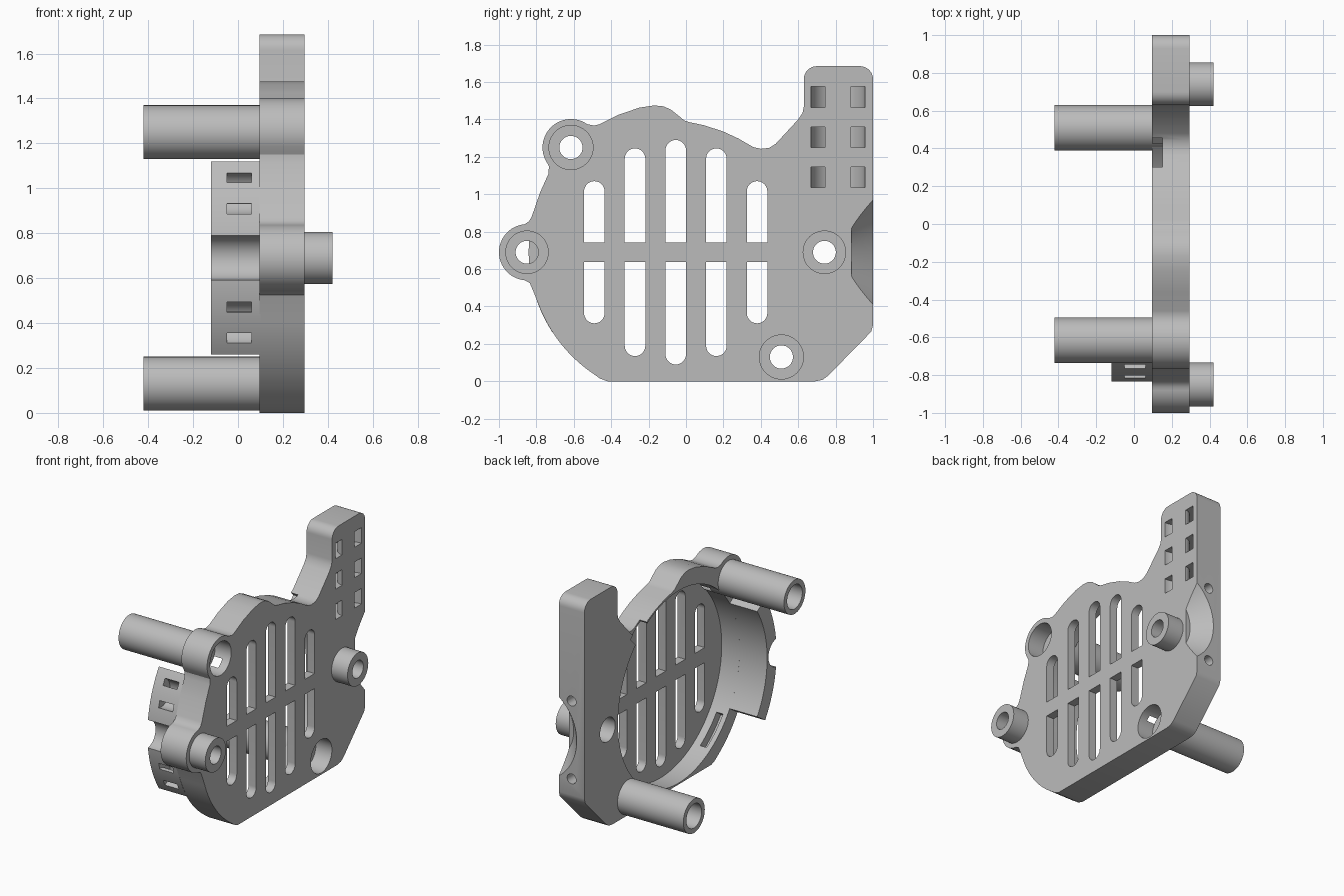
import bpy, bmesh
from math import sin, cos, radians
from mathutils import Matrix

if "Cube" in bpy.data.objects:
    bpy.data.objects.remove(bpy.data.objects["Cube"])

grey = bpy.data.materials.new("matte_grey")
grey.use_nodes = True
grey.diffuse_color = (0.5, 0.5, 0.5, 1)
grey.node_tree.nodes["Principled BSDF"].inputs["Base Color"].default_value = (0.5, 0.5, 0.5, 1)

AXES = {"x": lambda u, v, h: (h, u, v),
        "y": lambda u, v, h: (u, h, v),
        "z": lambda u, v, h: (u, v, h)}


def arc(c, r, a0, a1, n=24):
    angles = [radians(a0 + (a1 - a0) * i / n) for i in range(n + 1)]
    return [(c[0] + r * cos(a), c[1] + r * sin(a)) for a in angles]


def circle(c, r, n=48):
    return arc(c, r, 0, 360, n)[:-1]


def band(c, r0, r1, a0, a1, n=32):
    return arc(c, r1, a0, a1, n) + arc(c, r0, a1, a0, n)


def finish(name, bm):
    bmesh.ops.recalc_face_normals(bm, faces=bm.faces)
    me = bpy.data.meshes.new(name)
    bm.to_mesh(me)
    bm.free()
    me.materials.append(grey)
    ob = bpy.data.objects.new(name, me)
    bpy.context.collection.objects.link(ob)
    return ob


def prism(name, pts, lo, hi, axis="x"):
    bm = bmesh.new()
    f = AXES[axis]
    a = [bm.verts.new(f(u, v, lo)) for u, v in pts]
    b = [bm.verts.new(f(u, v, hi)) for u, v in pts]
    bm.faces.new(a)
    bm.faces.new(b[::-1])
    for i in range(len(pts)):
        j = (i + 1) % len(pts)
        bm.faces.new((a[i], a[j], b[j], b[i]))
    return finish(name, bm)


def lathe(name, c, profile, n=48):
    # closed (x, radius) profile turned around an axis along x
    bm = bmesh.new()
    rings = [[bm.verts.new((x, u, v)) for u, v in circle(c, r, n)] for x, r in profile]
    for k in range(len(rings)):
        p, q = rings[k - 1], rings[k]
        for i in range(n):
            j = (i + 1) % n
            bm.faces.new((p[i], p[j], q[j], q[i]))
    return finish(name, bm)


def cut(target, cutter):
    cutter.hide_render = True
    mod = target.modifiers.new("cut", "BOOLEAN")
    mod.operation = "DIFFERENCE"
    mod.solver = "EXACT"
    mod.object = cutter
    bpy.context.view_layer.objects.active = target
    bpy.ops.object.modifier_apply(modifier=mod.name)
    bpy.data.objects.remove(cutter)


BACK, FACE = 0.095, 0.295
HUB = (-0.055, 0.69)
LONG = {"upper": (-0.615, 1.25), "lower": (0.51, 0.13)}
SHORT = {"front": (-0.85, 0.69), "rear": (0.74, 0.69)}

# Plate outline with bosses and tower
outline = [(0.69, 0), (0.73, 0.008), (0.76, 0.03), (0.99, 0.265), (1, 0.3)]
outline += arc((0.93, 1.615), 0.07, 0, 90, 8) + arc((0.7, 1.615), 0.07, 90, 180, 8)
outline += [(0.63, 1.47), (0.623, 1.435), (0.6, 1.4), (0.48, 1.27), (0.445, 1.248),
            (0.4, 1.243), (0.36, 1.252), (0.28, 1.298), (0.2, 1.335), (0.1, 1.368),
            (0.02, 1.385), (-0.01, 1.395), (-0.04, 1.42), (-0.08, 1.452), (-0.12, 1.47),
            (-0.17, 1.475), (-0.25, 1.463), (-0.36, 1.425), (-0.46, 1.375), (-0.49, 1.367)]
outline += arc(LONG["upper"], 0.152, 55, 205)
outline += [(-0.733, 1.15), (-0.735, 1.11), (-0.78, 1.01), (-0.825, 0.88), (-0.84, 0.855)]
outline += arc(SHORT["front"], 0.15, 95, 265)
outline += [(-0.835, 0.525), (-0.82, 0.49)]
outline += arc(HUB, 0.785, 200, 236) + [(-0.46, 0.015), (-0.42, 0)]
plate = prism("mount_plate", outline, BACK, FACE)

# Round cavity behind the grille
cut(plate, prism("cavity", circle(HUB, 0.68, 96), -0.2, 0.235))

# Grille slots, split by a crossbar
for k, half in zip(range(-2, 3), (0.38, 0.555, 0.6, 0.555, 0.38)):
    y = HUB[0] + k * 0.2175
    for s in (1, -1):
        end = arc((y, HUB[1] + s * (half - 0.055)), 0.055, 0, s * 180, 16)
        bar = HUB[1] + s * 0.053
        cut(plate, prism("slot", end + [(y - 0.055, bar), (y + 0.055, bar)], 0, 0.4))

# Screw holes
for c in LONG.values():
    cut(plate, prism("counterbore", circle(c, 0.118), 0, 0.4))
for c in SHORT.values():
    cut(plate, prism("bore", circle(c, 0.061), 0, 0.4))
    cut(plate, prism("insert", circle(c, 0.085), 0, 0.2))

# Curved tie tunnels in the tower
for z in (1.09, 1.305, 1.52):
    cut(plate, prism("tunnel", band((FACE, 0.813), 0.07, 0.145, 80, 280),
                     z - 0.055, z + 0.055, "z"))

# Conical relief and two drilled holes in the rear edge
bm = bmesh.new()
bmesh.ops.create_cone(bm, cap_ends=True, segments=96, radius1=0.246, radius2=0.386,
                      depth=0.155,
                      matrix=Matrix.Translation((0.505, 0.9625, 0.69))
                      @ Matrix.Rotation(radians(-90), 4, "X"))
cut(plate, finish("relief", bm))
for z in (0.415, 0.965):
    cut(plate, prism("drill", circle((0.195, z), 0.035, 24), 0.8, 1.1, "y"))

# Retaining notches in the rim
cut(plate, prism("notch", band(HUB, 0.66, 0.76, 45, 59), 0, 0.15))
cut(plate, prism("notch", band(HUB, 0.66, 0.74, 217, 238), 0.13, 0.18))

# Curved wall with screw clearance and tie tunnels
wall = prism("curved_wall", band(HUB, 0.68, 0.786, 146.8, 213.2, 48), -0.12, BACK + 0.005)
cut(wall, prism("clearance", circle(SHORT["front"], 0.1), -0.3, BACK))
for a in (158.4, 201.6):
    c = arc(HUB, 0.786, a, a, 1)[0]
    cut(wall, prism("tunnel", band(c, 0.05, 0.098, a + 80, a + 280), -0.05, 0.06))

# Hollow posts
parts = [plate, wall]
for side, c in LONG.items():
    parts.append(lathe(side + "_long_post", c, [(-0.42, 0.12), (0.17, 0.12), (0.17, 0.062),
                                                (-0.2, 0.062), (-0.2, 0.085), (-0.42, 0.085)]))
for side, c in SHORT.items():
    parts.append(lathe(side + "_short_post", c, [(0.285, 0.116), (0.42, 0.116),
                                                 (0.42, 0.061), (0.285, 0.061)]))

# Smooth curved faces, keep edges sharp
bpy.ops.object.select_all(action="DESELECT")
for ob in parts:
    ob.select_set(True)
bpy.context.view_layer.objects.active = plate
bpy.ops.object.shade_smooth_by_angle(angle=radians(30))
